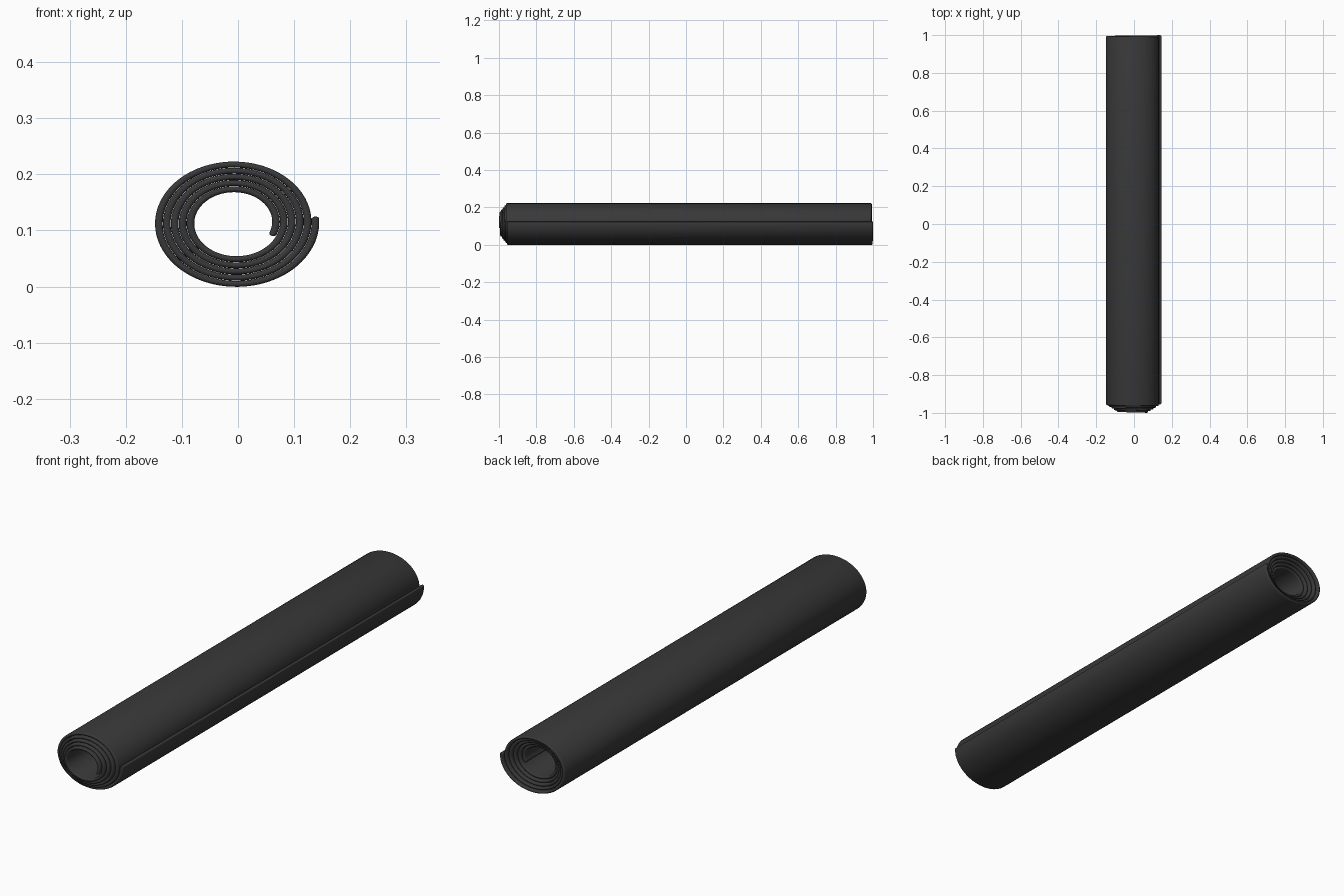
import bpy, bmesh, math

if "Cube" in bpy.data.objects:
    bpy.data.objects.remove(bpy.data.objects["Cube"])

# Spiral parameters (oval roll seen from the front)
CX, CZ = -0.005, 0.1139     # spiral centre
XS = 1.28                   # sideways stretch
PITCH, HALF = 0.011, 0.0053 # layer spacing, half sheet thickness
R0 = 0.0568                 # radius at angle 0
A0, A1 = -0.34, 10 * math.pi + 0.06
SHIFT = 0.045               # telescoping of the layers along y
STEPS = 360


def slot(half, y0, y1, n=6):
    """Rounded-end sheet cross-section as (thickness offset, y)."""
    pts = []
    for i in range(n + 1):
        a = math.pi * i / n
        pts.append((half * math.cos(a), y1 - HALF + HALF * math.sin(a)))
    for i in range(n + 1):
        a = math.pi * i / n
        pts.append((-half * math.cos(a), y0 + HALF - HALF * math.sin(a)))
    return pts


# Stations: rounded inner edge, spiral, rounded outer edge
stations = []
for i in range(STEPS + 1):
    stations.append((A0 + (A1 - A0) * i / STEPS, HALF))
for k in (20, 45, 70, 85):
    s, c = math.sin(math.radians(k)), math.cos(math.radians(k))
    stations.insert(0, (A0 - s * HALF / R0, HALF * c))
    stations.append((A1 + s * HALF / (R0 * 2.5), HALF * c))

# Rolled sheet
bm = bmesh.new()
rings = []
for a, half in stations:
    u = min(1, max(0, (a - A0) / (A1 - A0)))
    r = R0 + PITCH * a / (2 * math.pi)
    ring = []
    for t, y in slot(half, -1 + SHIFT * u, 1 - SHIFT * (1 - u)):
        ring.append(bm.verts.new((CX + XS * (r + t) * math.cos(a), y,
                                  CZ + (r + t) * math.sin(a))))
    rings.append(ring)
for p, q in zip(rings, rings[1:]):
    for i in range(len(p)):
        j = (i + 1) % len(p)
        bm.faces.new((p[i], p[j], q[j], q[i]))
bm.faces.new(rings[0])
bm.faces.new(rings[-1])
bmesh.ops.recalc_face_normals(bm, faces=bm.faces)

mesh = bpy.data.meshes.new("rolled_mat")
bm.to_mesh(mesh)
bm.free()
mat_roll = bpy.data.objects.new("rolled_mat", mesh)
bpy.context.collection.objects.link(mat_roll)

# Dark rubber
rubber = bpy.data.materials.new("dark_rubber")
rubber.diffuse_color = (0.04, 0.04, 0.04, 1)
rubber.use_nodes = True
rubber.node_tree.nodes["Principled BSDF"].inputs["Base Color"].default_value = rubber.diffuse_color
mesh.materials.append(rubber)

bpy.context.view_layer.objects.active = mat_roll
mat_roll.select_set(True)
bpy.ops.object.shade_smooth_by_angle(angle=math.radians(40))
